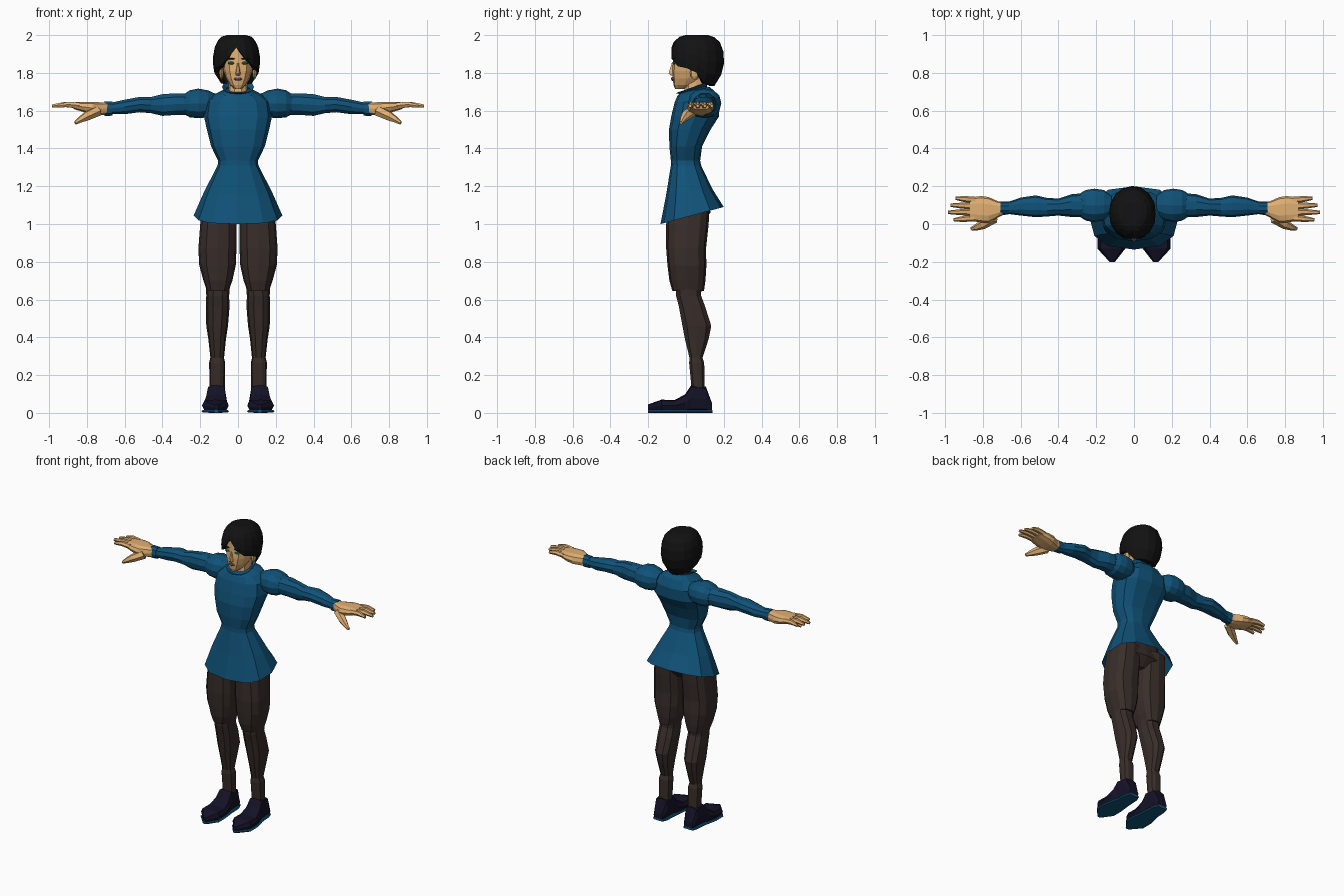
import bpy, bmesh
from math import sin, cos, pi, copysign
from mathutils import Vector


def material(name, rgb):
    m = bpy.data.materials.new(name)
    m.diffuse_color = (*rgb, 1)
    return m


BLUE = material("blue_cloth", (0.005, 0.085, 0.19))
BROWN = material("brown_cloth", (0.04, 0.027, 0.023))
SKIN = material("skin", (0.75, 0.43, 0.17))
HAIR = material("hair", (0.006, 0.006, 0.006))
BOOT = material("boot", (0.007, 0.006, 0.02))
GREEN = material("eye_green", (0.03, 0.25, 0.14))
LIP = material("lip", (0.25, 0.1, 0.2))


def skin_rings(name, rings, mat, mirror=False, caps=(True, True)):
    """Bridge equal-length rings of points into a flat-shaded mesh."""
    bm = bmesh.new()
    vs = [[bm.verts.new(p) for p in r] for r in rings]
    n = len(vs[0])
    for a, b in zip(vs, vs[1:]):
        for i in range(n):
            j = (i + 1) % n
            bm.faces.new((a[i], a[j], b[j], b[i]))
    if caps[0]:
        bm.faces.new(vs[0][::-1])
    if caps[1]:
        bm.faces.new(vs[-1])
    bmesh.ops.recalc_face_normals(bm, faces=bm.faces)
    me = bpy.data.meshes.new(name)
    bm.to_mesh(me)
    bm.free()
    me.materials.append(mat)
    ob = bpy.data.objects.new(name, me)
    bpy.context.collection.objects.link(ob)
    if mirror:
        mod = ob.modifiers.new("Mirror", 'MIRROR')
        mod.use_mirror_merge = False
    return ob


def loft(name, axis, sections, mat, n=12, e=0.8, mirror=False, caps=(True, True)):
    """Sections: (t, a0, a1, b0, b1, tilt); a and b are the two other axes in order."""
    rings = []
    for s in sections:
        t, a0, a1, b0, b1 = s[:5]
        tilt = s[5] if len(s) > 5 else 0
        ring = []
        for i in range(n):
            c, d = cos(2 * pi * i / n), sin(2 * pi * i / n)
            a = (a0 + a1) / 2 + (a1 - a0) / 2 * copysign(abs(c) ** e, c)
            k = (b1 - b0) / 2 * copysign(abs(d) ** e, d)
            p = [a, (b0 + b1) / 2 + k]
            p.insert(axis, t + tilt * k)
            ring.append(p)
        rings.append(ring)
    return skin_rings(name, rings, mat, mirror, caps)


def tube(name, pts, radii, mat, n=6):
    """Mirrored tapered tube through points."""
    pts = [Vector(p) for p in pts]
    d = (pts[-1] - pts[0]).normalized()
    u = d.cross(Vector((0, 0, 1))).normalized()
    w = d.cross(u)
    rings = [[p + r * (cos(2 * pi * i / n) * u + sin(2 * pi * i / n) * w) for i in range(n)]
             for p, r in zip(pts, radii)]
    return skin_rings(name, rings, mat, True)


def ball(name, loc, size, mat):
    """Mirrored low-poly ellipsoid."""
    x, y, z = loc
    a, b, c = size
    return loft(name, 2, [(z + c * sin(t), x - a * cos(t), x + a * cos(t), y - b * cos(t), y + b * cos(t))
                          for t in (-1.3, -0.6, 0, 0.6, 1.3)], mat, 8, 1, True)


# Tunic with flared, tilted skirt
loft("tunic", 2, [(z, -w, w, y0, y1, t) for z, w, y0, y1, t in (
    (1.045, .235, -.135, .20, .27), (1.17, .18, -.105, .14, .12), (1.31, .108, -.08, .08, 0),
    (1.335, .105, -.08, .075, 0), (1.41, .142, -.088, .085, 0), (1.50, .165, -.09, .13, 0),
    (1.57, .18, -.078, .175, 0), (1.645, .17, -.06, .178, 0), (1.69, .12, -.045, .155, .1),
    (1.71, .07, -.03, .125, .2))], BLUE, caps=(False, True))
# Standing collar
loft("collar", 2, [(1.685, -.07, .07, -.035, .125, .2), (1.71, -.065, .065, -.035, .11, .3),
                   (1.725, -.085, .085, -.055, .13, .35)], BLUE, caps=(False, False))
# Puffed shoulders, sleeves and cuffs
loft("shoulder_puff", 0, [(.12, .05, .15, 1.59, 1.69), (.16, .02, .18, 1.565, 1.708),
                          (.21, .01, .187, 1.56, 1.717), (.255, .018, .18, 1.565, 1.708),
                          (.282, .035, .165, 1.58, 1.69)], BLUE, 12, 0.9, True)
loft("sleeve", 0, [(.24, .035, .165, 1.575, 1.695), (.33, .037, .158, 1.575, 1.695),
                   (.40, .045, .135, 1.57, 1.69), (.46, .04, .138, 1.585, 1.675),
                   (.52, .036, .152, 1.59, 1.675), (.60, .045, .14, 1.58, 1.66),
                   (.68, .055, .112, 1.58, 1.642)], BLUE, 10, 0.9, True)
loft("cuff", 0, [(.665, .05, .118, 1.572, 1.65), (.708, .047, .118, 1.57, 1.652)], BLUE, 10, 0.9, True)

# Hands
loft("palm", 0, [(.69, .05, .115, 1.58, 1.645), (.72, .035, .12, 1.575, 1.645), (.77, .005, .143, 1.58, 1.648),
                 (.81, .008, .148, 1.59, 1.648), (.87, .018, .14, 1.608, 1.645)], SKIN, 10, 0.7, True)
for label, y, yt, tip in (("little", .127, .137, .945), ("ring", .095, .1, .972),
                          ("middle", .063, .062, .985), ("index", .032, .022, .955)):
    tube(label + "_finger", [(.84, y, 1.627), ((tip + .85) / 2, (y + yt) / 2, 1.633), (tip, yt, 1.625)],
         (.018, .016, .009), SKIN)
tube("thumb", [(.74, .035, 1.60), (.80, -.002, 1.572), (.835, -.018, 1.552), (.862, -.026, 1.535)],
     (.03, .026, .017, .009), SKIN)

# Trousers
loft("hips", 2, [(1.0, -.1, .1, -.06, .08), (1.06, -.19, .19, -.09, .13), (1.2, -.15, .15, -.07, .1)], BROWN)
loft("thigh", 2, [(1.12, .01, .19, -.075, .125), (1.0, .008, .20, -.105, .12), (.87, .008, .21, -.105, .106),
                  (.78, .012, .205, -.098, .108), (.70, .03, .183, -.088, .103), (.645, .05, .165, -.072, .095)],
     BROWN, 12, 0.75, True)
loft("lower_leg", 2, [(.70, .04, .17, -.06, .085), (.62, .047, .168, -.055, .083), (.56, .045, .17, -.04, .105),
                      (.46, .053, .168, -.022, .137), (.39, .064, .157, -.008, .122), (.28, .075, .145, .02, .085)],
     BROWN, 10, 0.8, True)
loft("trouser_cuff", 2, [(.30, .076, .145, .018, .086), (.265, .068, .153, .015, .098),
                         (.13, .07, .15, .028, .10)], BROWN, 10, 0.8, True)

# Pointed boots with blue undersides
foot = [(.138, .08, .15, .05), (.105, .066, .162, .14), (.03, .062, .168, .15), (-.005, .057, .178, .098),
        (-.06, .05, .19, .068), (-.13, .05, .19, .07), (-.20, .105, .125, .045)]
loft("boot", 1, [(y, a, b, .008, z) for y, a, b, z in foot], BOOT, 8, 0.55, True)
loft("sole", 1, [(y * 1.01, a - .003, b + .003, 0, .016) for y, a, b, z in foot], BLUE, 8, 0.3, True)

# Neck, head and face
loft("neck", 2, [(1.67, -.05, .05, -.015, .10), (1.79, -.05, .05, 0, .12)], SKIN, 10)
loft("head", 2, [(1.715, -.018, .018, -.058, -.01), (1.735, -.042, .042, -.066, .05), (1.77, -.062, .062, -.071, .09),
                 (1.81, -.076, .076, -.074, .13), (1.86, -.084, .084, -.07, .15), (1.92, -.082, .082, -.068, .15),
                 (1.96, -.06, .06, -.04, .12)], SKIN)
loft("nose", 2, [(1.787, -.011, .011, -.084, -.05), (1.798, -.013, .013, -.095, -.05),
                 (1.855, -.005, .005, -.076, -.05)], SKIN, 6, 1)
loft("lips", 2, [(1.758, -.01, .01, -.074, -.05), (1.768, -.024, .024, -.079, -.05),
                 (1.777, -.012, .012, -.077, -.05)], LIP, 8, 1)
ball("eye", (.036, -.063, 1.852), (.018, .009, .008), GREEN)
ball("eyebrow", (.038, -.063, 1.875), (.024, .009, .004), HAIR)
ball("ear", (.088, .045, 1.80), (.012, .024, .035), SKIN)

# Bobbed hair, parted at the front: each column runs from the crown to its own hem height
PROFILE = [(2.0, .4), (1.992, .62), (1.965, .83), (1.92, .96), (1.86, 1), (1.80, .93), (1.74, .68), (1.70, .5)]
HEM = [1.935, 1.875, 1.835, 1.825, 1.80, 1.745, 1.74, 1.735, 1.73]


def radius(z):
    for (z1, r1), (z0, r0) in zip(PROFILE, PROFILE[1:]):
        if z >= z0:
            return r0 + (r1 - r0) * (z - z0) / (z1 - z0)
    return PROFILE[-1][1]


rows = []
for f, shrink in ((0, 1), (.04, 1), (.14, 1), (.32, 1), (.55, 1), (.78, 1), (1, 1), (1, .7)):
    row = []
    for i in range(16):
        a = 2 * pi * i / 16
        z = 2 - (2 - HEM[min(i, 16 - i)]) * f
        r = radius(z) * shrink
        row.append((-.008 + .126 * r * sin(a), .057 - .146 * r * cos(a), z))
    rows.append(row)
skin_rings("hair", rows, HAIR, caps=(True, False))
